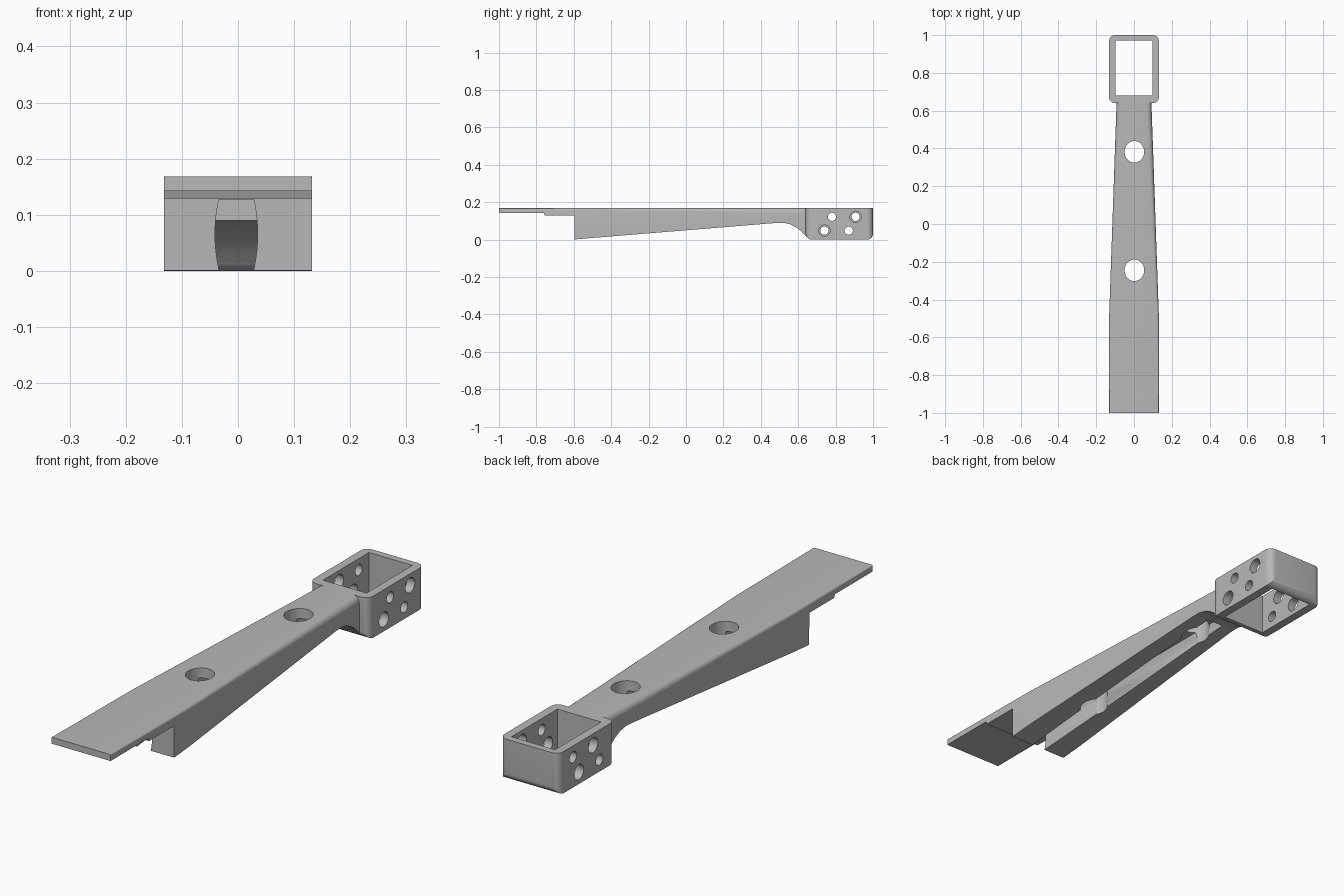
import bpy, bmesh
from math import sin, cos, pi, radians
from mathutils import Matrix

if "Cube" in bpy.data.objects:
    bpy.data.objects.remove(bpy.data.objects["Cube"])

grey = bpy.data.materials.new("plain grey")
grey.use_nodes = True
COLOUR = (0.48, 0.48, 0.48, 1)
grey.diffuse_color = COLOUR
grey.node_tree.nodes["Principled BSDF"].inputs["Base Color"].default_value = COLOUR
TOP = 0.168


def finish(name, bm):
    bmesh.ops.recalc_face_normals(bm, faces=bm.faces)
    mesh = bpy.data.meshes.new(name)
    bm.to_mesh(mesh)
    bm.free()
    mesh.materials.append(grey)
    obj = bpy.data.objects.new(name, mesh)
    bpy.context.collection.objects.link(obj)
    return obj


def loft(name, rings):
    """Skin a list of equal-length closed rings and cap both ends."""
    bm = bmesh.new()
    loops = [[bm.verts.new(p) for p in ring] for ring in rings]
    for a, b in zip(loops, loops[1:]):
        for i in range(len(a)):
            j = (i + 1) % len(a)
            bm.faces.new((a[i], a[j], b[j], b[i]))
    bm.faces.new(loops[0])
    bm.faces.new(loops[-1])
    return finish(name, bm)


def box(name, x, y0, y1, z0, z1, radius=0):
    bm = bmesh.new()
    bmesh.ops.create_cube(bm, size=1)
    bmesh.ops.scale(bm, vec=(2 * x, y1 - y0, z1 - z0), verts=bm.verts)
    bmesh.ops.translate(bm, vec=(0, (y0 + y1) / 2, (z0 + z1) / 2), verts=bm.verts)
    if radius:
        # round the upright edges and the lower edges of both end walls
        edges = []
        for e in bm.edges:
            a, b = (v.co for v in e.verts)
            upright = abs(a.z - b.z) > 0.01
            low_end = abs(a.x - b.x) > 0.01 and max(a.z, b.z) < z0 + 0.01
            if upright or low_end:
                edges.append(e)
        bmesh.ops.bevel(bm, geom=edges, offset=radius, segments=6,
                        profile=0.5, affect='EDGES')
    return finish(name, bm)


def cylinder(name, centre, radius, depth, axis='Z', stretch=1):
    bm = bmesh.new()
    bmesh.ops.create_cone(bm, cap_ends=True, segments=40, radius1=radius,
                          radius2=radius, depth=depth)
    bmesh.ops.scale(bm, vec=(1, stretch, 1), verts=bm.verts)
    if axis == 'X':
        bmesh.ops.rotate(bm, matrix=Matrix.Rotation(pi / 2, 3, 'Y'), verts=bm.verts)
    bmesh.ops.translate(bm, vec=centre, verts=bm.verts)
    return finish(name, bm)


def cut(obj, cutters):
    bpy.context.view_layer.objects.active = obj
    for cutter in cutters:
        mod = obj.modifiers.new("cut", 'BOOLEAN')
        mod.operation, mod.solver, mod.object = 'DIFFERENCE', 'EXACT', cutter
        bpy.ops.object.modifier_apply(modifier=mod.name)
        bpy.data.objects.remove(cutter)


def smooth(obj):
    bpy.ops.object.select_all(action='DESELECT')
    obj.select_set(True)
    bpy.context.view_layer.objects.active = obj
    bpy.ops.object.shade_smooth_by_angle(angle=radians(30))


# Arm: tapered sections with upper edges that grow rounder toward the socket
def arm_ring(y, bottom):
    t = max(0, (y + 0.5) / 1.15)
    w = 0.132 - 0.04 * t
    r = 0.004 + 0.022 * min(1, (y + 1) / 1.5)
    arc = [(w - r + r * cos(a), TOP - r + r * sin(a))
           for a in (i * pi / 12 for i in range(7))]
    half = [(w, bottom)] + arc
    return [(x, y, z) for x, z in half] + [(-x, y, z) for x, z in reversed(half)]


underside = [(-1, 0.142), (-0.76, 0.142), (-0.755, 0.129), (-0.597, 0.129),
             (-0.595, 0.001), (-0.5, 0.009), (0.48, 0.089), (0.52, 0.09),
             (0.555, 0.083), (0.585, 0.068), (0.61, 0.05), (0.63, 0.03),
             (0.645, 0.014), (0.66, 0.012)]
arm = loft("arm", [arm_ring(y, z) for y, z in underside])

# Barrel-sided channel along the underside
heights = [-0.03 + 0.157 * i / 10 for i in range(11)]
side = [(0.024 + 0.014 * sin(pi * (z + 0.03) / 0.19), z) for z in heights]
outline = side + [(-x, z) for x, z in reversed(side)]
channel = loft("channel_cutter",
               [[(x - 0.003, y, z) for x, z in outline] for y in (-0.65, 0.5)])
bores = [cylinder("bore_cutter", (0.002, y, 0.1), 0.052, 0.4, stretch=1.1)
         for y in (-0.245, 0.382)]
cut(arm, [channel] + bores)
smooth(arm)

# Open rectangular socket with alternating large and small side holes
socket = box("socket", 0.132, 0.64, 1, 0, TOP, radius=0.032)
cutters = [box("opening_cutter", 0.097, 0.68, 0.972, -0.1, 0.3)]
holes = [(0.78, 0.122, True), (0.907, 0.122, False),
         (0.74, 0.048, False), (0.87, 0.048, True)]
for y, z, large_on_right in holes:
    for s in (-1, 1):
        radius = 0.03 if large_on_right == (s < 0) else 0.022
        cutters.append(cylinder("hole_cutter", (s * 0.12, y, z), radius, 0.1, 'X'))
cut(socket, cutters)
smooth(socket)
